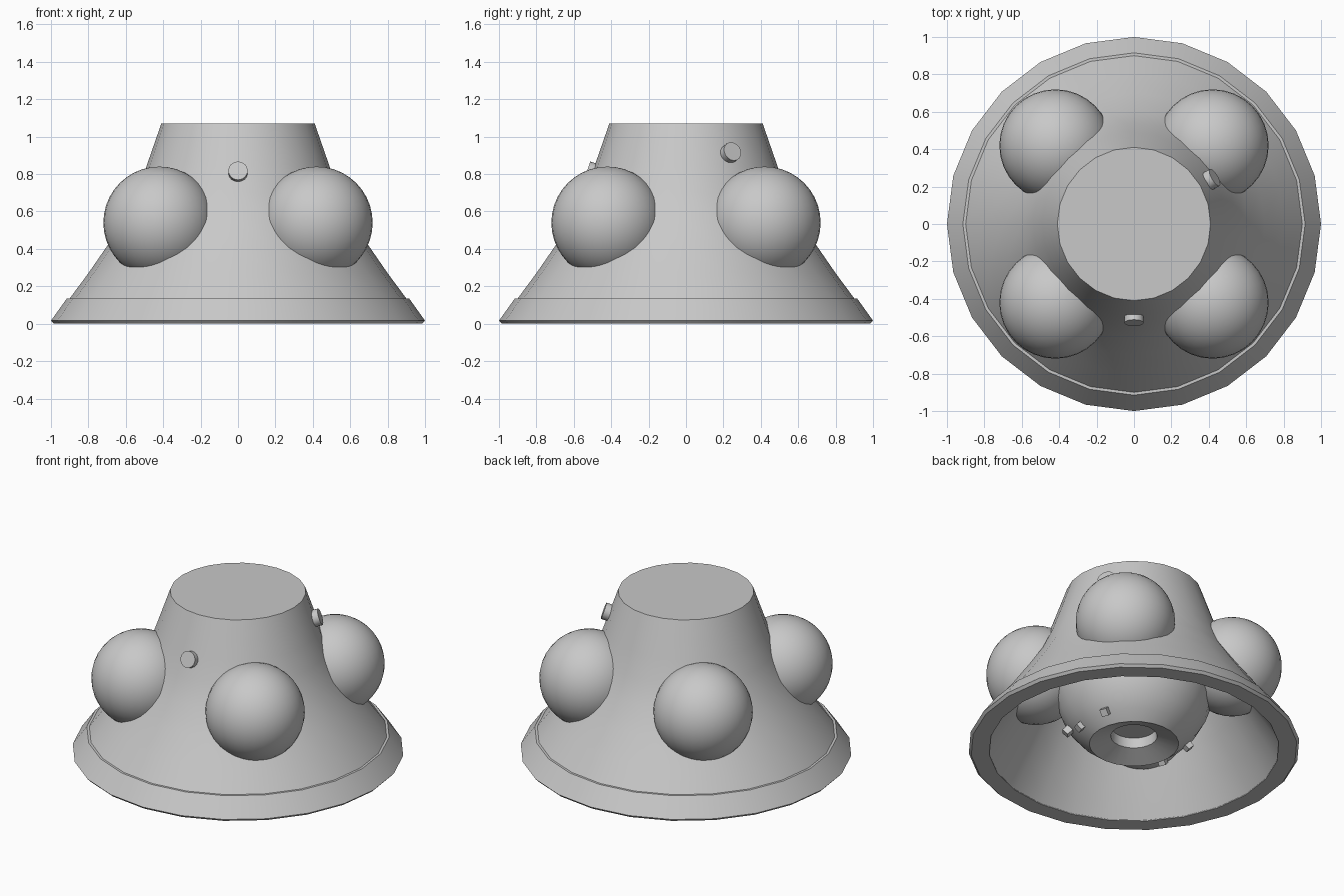
import bpy, bmesh, math
from mathutils import Vector

if "Cube" in bpy.data.objects:
    bpy.data.objects.remove(bpy.data.objects["Cube"])

grey = bpy.data.materials.new("light_grey")
grey.diffuse_color = (0.58, 0.58, 0.58, 1)
grey.use_nodes = True
grey.node_tree.nodes["Principled BSDF"].inputs["Base Color"].default_value = grey.diffuse_color


def finish(bm, name, smooth=True):
    bmesh.ops.remove_doubles(bm, verts=bm.verts, dist=1e-5)
    bmesh.ops.recalc_face_normals(bm, faces=bm.faces)
    me = bpy.data.meshes.new(name)
    bm.to_mesh(me)
    bm.free()
    me.materials.append(grey)
    ob = bpy.data.objects.new(name, me)
    bpy.context.collection.objects.link(ob)
    if smooth:
        bpy.ops.object.select_all(action='DESELECT')
        ob.select_set(True)
        bpy.context.view_layer.objects.active = ob
        bpy.ops.object.shade_smooth_by_angle(angle=math.radians(32))
    return ob


def lathe(name, profile, sides=24, closed=False):
    """Revolve (radius, height) points about z; r = 0 ends make caps."""
    bm = bmesh.new()
    rings = [[bm.verts.new((r * math.cos(2 * math.pi * i / sides),
                            r * math.sin(2 * math.pi * i / sides), z))
              for i in range(sides)] if r > 0 else [bm.verts.new((0, 0, z))]
             for r, z in profile]
    pairs = list(zip(rings, rings[1:]))
    if closed:
        pairs.append((rings[-1], rings[0]))
    for a, b in pairs:
        for i in range(sides):
            j = (i + 1) % sides
            if len(a) == 1:
                bm.faces.new((a[0], b[i], b[j]))
            elif len(b) == 1:
                bm.faces.new((a[i], a[j], b[0]))
            else:
                bm.faces.new((a[i], a[j], b[j], b[i]))
    return finish(bm, name)


def polar(r, deg, z):
    a = math.radians(deg)
    return Vector((r * math.cos(a), r * math.sin(a), z))


# flared hull shell, with closed top and hollow underside
lathe("hull_skirt", [(0, 1.07), (0.41, 1.07), (0.45, 0.955), (0.49, 0.84), (0.54, 0.70),
                     (0.605, 0.56), (0.70, 0.415), (0.80, 0.27), (0.90, 0.135), (0.98, 0.02),
                     (0.876, 0.005), (0.77, 0.17), (0.66, 0.35), (0.56, 0.52),
                     (0.49, 0.68), (0.43, 0.84), (0.36, 1.04), (0, 1.04)])

# raised band around the bottom edge
lathe("base_band", [(0.90, 0.135), (0.915, 0.135), (1.0, 0.016), (0.985, 0.0),
                    (0.876, 0.0), (0.876, 0.01)], closed=True)

# four round tanks set in the hull
for i in range(4):
    bm = bmesh.new()
    bmesh.ops.create_uvsphere(bm, u_segments=32, v_segments=20, radius=0.30)
    bmesh.ops.translate(bm, verts=bm.verts, vec=polar(0.594, 45 + 90 * i, 0.54))
    finish(bm, f"round_tank_{i + 1}")

# inner round chamber with a shallow nozzle dish at its bottom
chamber = [(0, 0.91)]
end = math.pi - math.asin(0.27 / 0.48)
for k in range(1, 15):
    t = end * k / 14
    chamber.append((0.48 * math.sin(t), 0.43 + 0.48 * math.cos(t)))
chamber += [(0.14, 0.085), (0.135, 0.15), (0, 0.15)]
lathe("inner_chamber", chamber)

# small round ports on the hull, tilted to lie on its slope
for name, deg, r, z in (("front_port", -90, 0.505, 0.81), ("side_port", 30, 0.475, 0.913)):
    bm = bmesh.new()
    bmesh.ops.create_cone(bm, cap_ends=True, segments=16, radius1=0.052,
                          radius2=0.052, depth=0.05)
    rot = polar(1, deg, 0.35).to_track_quat('Z', 'Y').to_matrix()
    bmesh.ops.rotate(bm, verts=bm.verts, matrix=rot, cent=(0, 0, 0))
    bmesh.ops.translate(bm, verts=bm.verts, vec=polar(r, deg, z))
    finish(bm, name)

# little blocks on the chamber underside
for i, (deg, r, z) in enumerate(((20, 0.345, 0.085), (-20, 0.345, 0.085), (160, 0.345, 0.085),
                                 (200, 0.345, 0.085), (-40, 0.40, 0.12))):
    bm = bmesh.new()
    bmesh.ops.create_cube(bm, size=0.045)
    rot = polar(0.345, deg, -0.345).to_track_quat('Z', 'Y').to_matrix()
    bmesh.ops.rotate(bm, verts=bm.verts, matrix=rot, cent=(0, 0, 0))
    bmesh.ops.translate(bm, verts=bm.verts, vec=polar(r, deg, z))
    finish(bm, f"chamber_block_{i + 1}", smooth=False)
